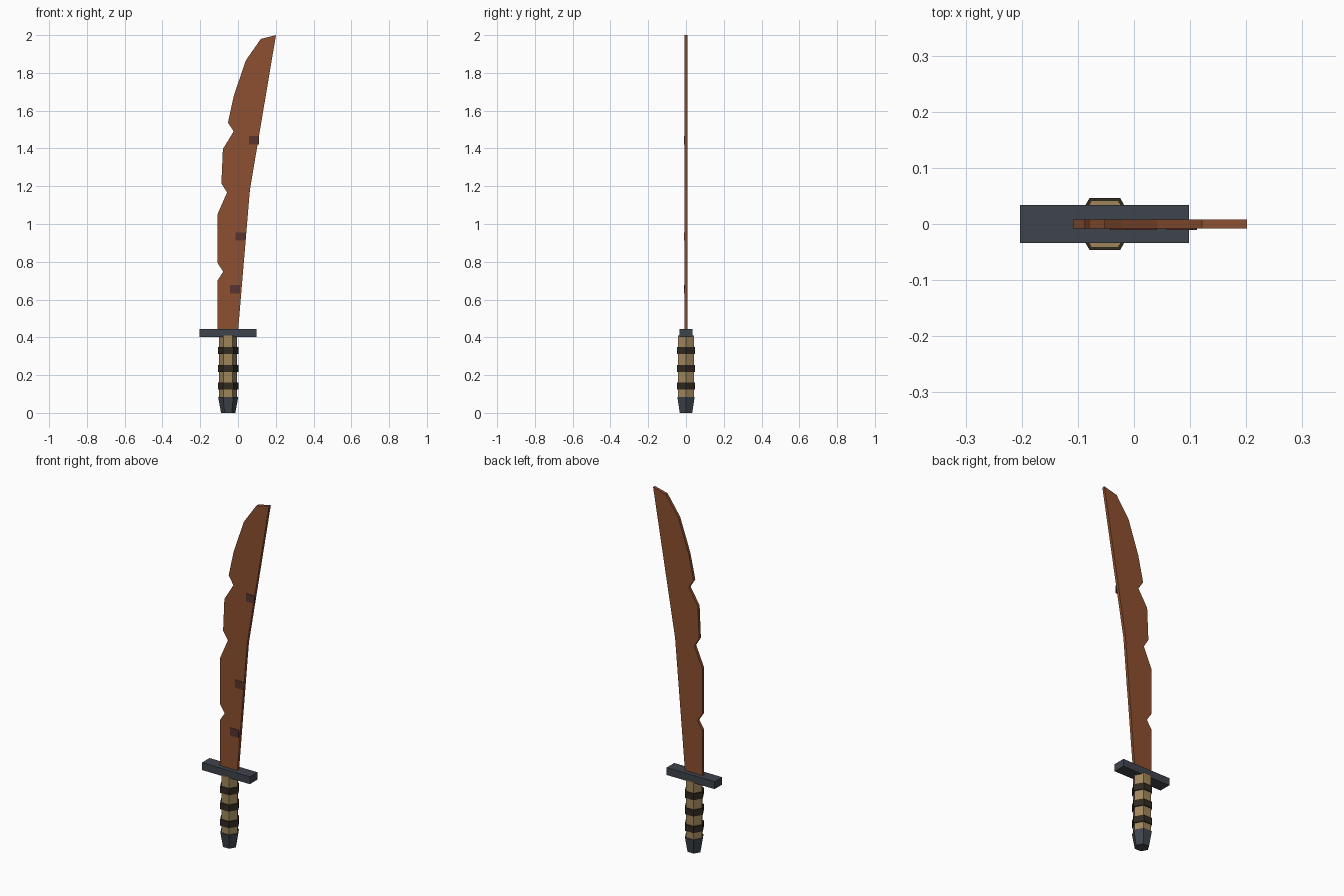
import bpy, bmesh, math

if "Cube" in bpy.data.objects:
    bpy.data.objects.remove(bpy.data.objects["Cube"])

def material(name, rgb):
    m = bpy.data.materials.new(name)
    lin = [(c / 255 / 12.92) if c < 10 else ((c / 255 + 0.055) / 1.055) ** 2.4 for c in rgb]
    m.diffuse_color = (*lin, 1)
    m.use_nodes = True
    m.node_tree.nodes["Principled BSDF"].inputs["Base Color"].default_value = m.diffuse_color
    return m

RUST = material("rusty_brown", (141, 80, 48))
PATCH = material("dark_rust", (90, 52, 46))
IRON = material("dark_iron", (63, 68, 76))
WOOD = material("tan_grip", (160, 134, 92))
BAND = material("dark_leather", (48, 41, 32))

def finish(name, bm, mat):
    bmesh.ops.recalc_face_normals(bm, faces=bm.faces)
    me = bpy.data.meshes.new(name)
    bm.to_mesh(me)
    bm.free()
    me.materials.append(mat)
    ob = bpy.data.objects.new(name, me)
    bpy.context.collection.objects.link(ob)
    return ob

def box(name, x0, x1, y0, y1, z0, z1, mat):
    bm = bmesh.new()
    bmesh.ops.create_cube(bm, size=1)
    for v in bm.verts:
        v.co = (x0 + (v.co.x + .5) * (x1 - x0),
                y0 + (v.co.y + .5) * (y1 - y0),
                z0 + (v.co.z + .5) * (z1 - z0))
    return finish(name, bm, mat)

GRIP_X = -0.052

def hexagon(name, z0, z1, r0, r1, mat):
    # six-sided prism with corners pointing along x
    bm = bmesh.new()
    rings = [[bm.verts.new((GRIP_X + r * math.cos(i * math.pi / 3),
                            r * math.sin(i * math.pi / 3), z)) for i in range(6)]
             for r, z in ((r0, z0), (r1, z1))]
    for i in range(6):
        j = (i + 1) % 6
        bm.faces.new((rings[0][i], rings[0][j], rings[1][j], rings[1][i]))
    for ring in rings:
        bm.faces.new(ring)
    return finish(name, bm, mat)

# notched blade, extruded from its outline
outline = [(0.0, 0.43), (0.063, 1.18), (0.201, 2.0), (0.121, 1.98), (0.042, 1.867),
           (-0.022, 1.68), (-0.053, 1.537), (-0.023, 1.49), (-0.08, 1.397),
           (-0.088, 1.215), (-0.058, 1.167), (-0.109, 1.05), (-0.109, 0.795),
           (-0.078, 0.748), (-0.109, 0.70), (-0.109, 0.43)]
T = 0.008
bm = bmesh.new()
face = bm.faces.new([bm.verts.new((x, -T, z)) for x, z in outline])
ext = bmesh.ops.extrude_face_region(bm, geom=[face], use_keep_orig=True)
bmesh.ops.translate(bm, vec=(0, 2 * T, 0),
                    verts=[g for g in ext["geom"] if isinstance(g, bmesh.types.BMVert)])
finish("blade", bm, RUST)

# corrosion patches on the front of the blade
for i, (x, z) in enumerate([(-0.016, 0.654), (0.014, 0.934), (0.085, 1.443)]):
    box(f"rust_patch_{i + 1}", x - 0.027, x + 0.027, -0.0105, -0.006,
        z - 0.022, z + 0.022, PATCH)

# guard, grip, leather bands and pommel
box("guard", -0.203, 0.098, -0.034, 0.034, 0.402, 0.444, IRON)
hexagon("grip", 0.07, 0.41, 0.048, 0.048, WOOD)
for i, z in enumerate((0.142, 0.236, 0.329)):
    hexagon(f"grip_band_{i + 1}", z - 0.0185, z + 0.0185, 0.054, 0.054, BAND)
hexagon("pommel", 0.0, 0.084, 0.038, 0.053, IRON)
